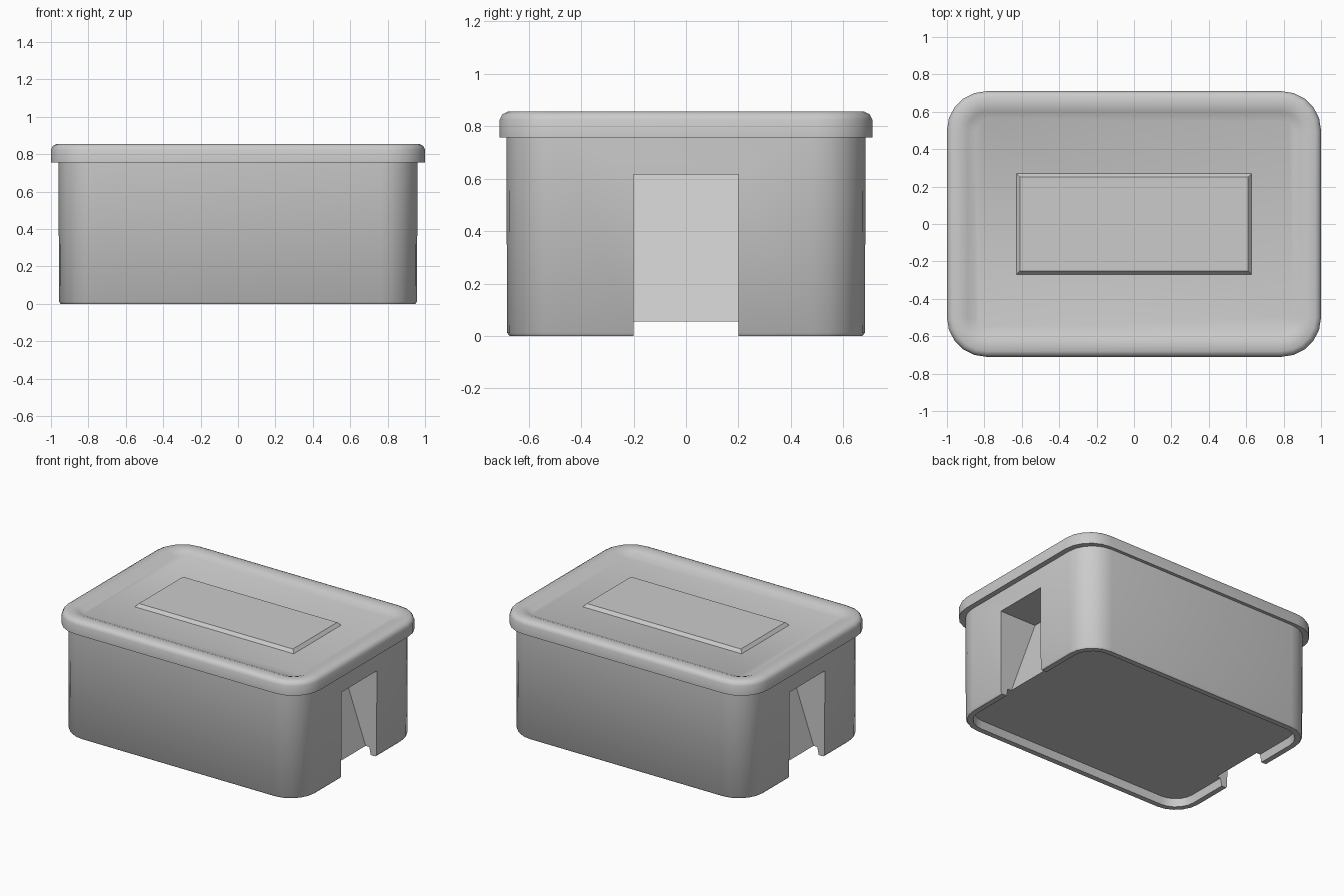
import bpy, bmesh, math

if "Cube" in bpy.data.objects:
    bpy.data.objects.remove(bpy.data.objects["Cube"])


def rounded_loop(bm, hx, hy, r, z, seg=5):
    """One ring of vertices along a rounded rectangle."""
    ring = []
    for i, (sx, sy) in enumerate([(1, 1), (-1, 1), (-1, -1), (1, -1)]):
        for k in range(seg + 1):
            a = math.pi / 2 * (i + k / seg)
            ring.append(bm.verts.new((sx * (hx - r) + r * math.cos(a),
                                      sy * (hy - r) + r * math.sin(a), z)))
    return ring


def finish(bm, name):
    bmesh.ops.recalc_face_normals(bm, faces=bm.faces[:])
    mesh = bpy.data.meshes.new(name)
    bm.to_mesh(mesh)
    bm.free()
    ob = bpy.data.objects.new(name, mesh)
    bpy.context.collection.objects.link(ob)
    return ob


def lofted(name, hx, hy, r, profile):
    """Closed solid through rounded rectangles given as (inset, z)."""
    bm = bmesh.new()
    rings = [rounded_loop(bm, hx - i, hy - i, max(r - i, 0.03), z) for i, z in profile]
    for lo, hi in zip(rings, rings[1:]):
        n = len(lo)
        for k in range(n):
            bm.faces.new((lo[k], lo[(k + 1) % n], hi[(k + 1) % n], hi[k]))
    bm.faces.new(rings[0])
    bm.faces.new(rings[-1])
    return finish(bm, name)


def end_cutter(side):
    """Wedge with a sloping back that opens one end of the box."""
    bm = bmesh.new()
    pts = [(0.87, -0.1), (0.87, 0.055), (0.67, 0.615), (1.1, 0.615), (1.1, -0.1)]
    a = [bm.verts.new((side * x, -0.2, z)) for x, z in pts]
    b = [bm.verts.new((side * x, 0.2, z)) for x, z in pts]
    bm.faces.new(a)
    bm.faces.new(b)
    for k in range(5):
        bm.faces.new((a[k], a[(k + 1) % 5], b[(k + 1) % 5], b[k]))
    ob = finish(bm, "end_opening_cutter")
    ob.hide_render = True
    return ob


def smooth(ob, angle=40):
    bpy.ops.object.select_all(action='DESELECT')
    ob.select_set(True)
    bpy.context.view_layer.objects.active = ob
    bpy.ops.object.shade_smooth_by_angle(angle=math.radians(angle))


# Box body: recessed floor, low rim, straight walls
body = lofted("box_body", 0.96, 0.685, 0.2,
              [(0.06, 0.055), (0.05, 0.0), (0.012, 0.0), (0.003, 0.012), (0.0, 0.78)])

# Openings in both ends
for side in (1, -1):
    cutter = end_cutter(side)
    mod = body.modifiers.new("opening", 'BOOLEAN')
    mod.operation = 'DIFFERENCE'
    mod.solver = 'EXACT'
    mod.object = cutter
    bpy.context.view_layer.objects.active = body
    bpy.ops.object.modifier_apply(modifier=mod.name)
    bpy.data.objects.remove(cutter)

# Lid: overhanging edge, rolled rim, sunken field
lid = lofted("lid", 1.0, 0.71, 0.21,
             [(0.06, 0.76), (0.0, 0.757), (0.0, 0.825), (0.01, 0.845), (0.03, 0.855),
              (0.08, 0.855), (0.11, 0.845), (0.15, 0.828)])

# Raised panel in the middle of the lid
bm = bmesh.new()
bmesh.ops.create_cube(bm, size=1)
for v in bm.verts:
    top = v.co.z > 0
    grow = 0 if top else 0.03
    v.co.x = math.copysign(0.61 + grow, v.co.x)
    v.co.y = math.copysign(0.25 + grow, v.co.y)
    v.co.z = 0.85 if top else 0.815
panel = finish(bm, "lid_panel")

for ob in (body, lid):
    smooth(ob)
